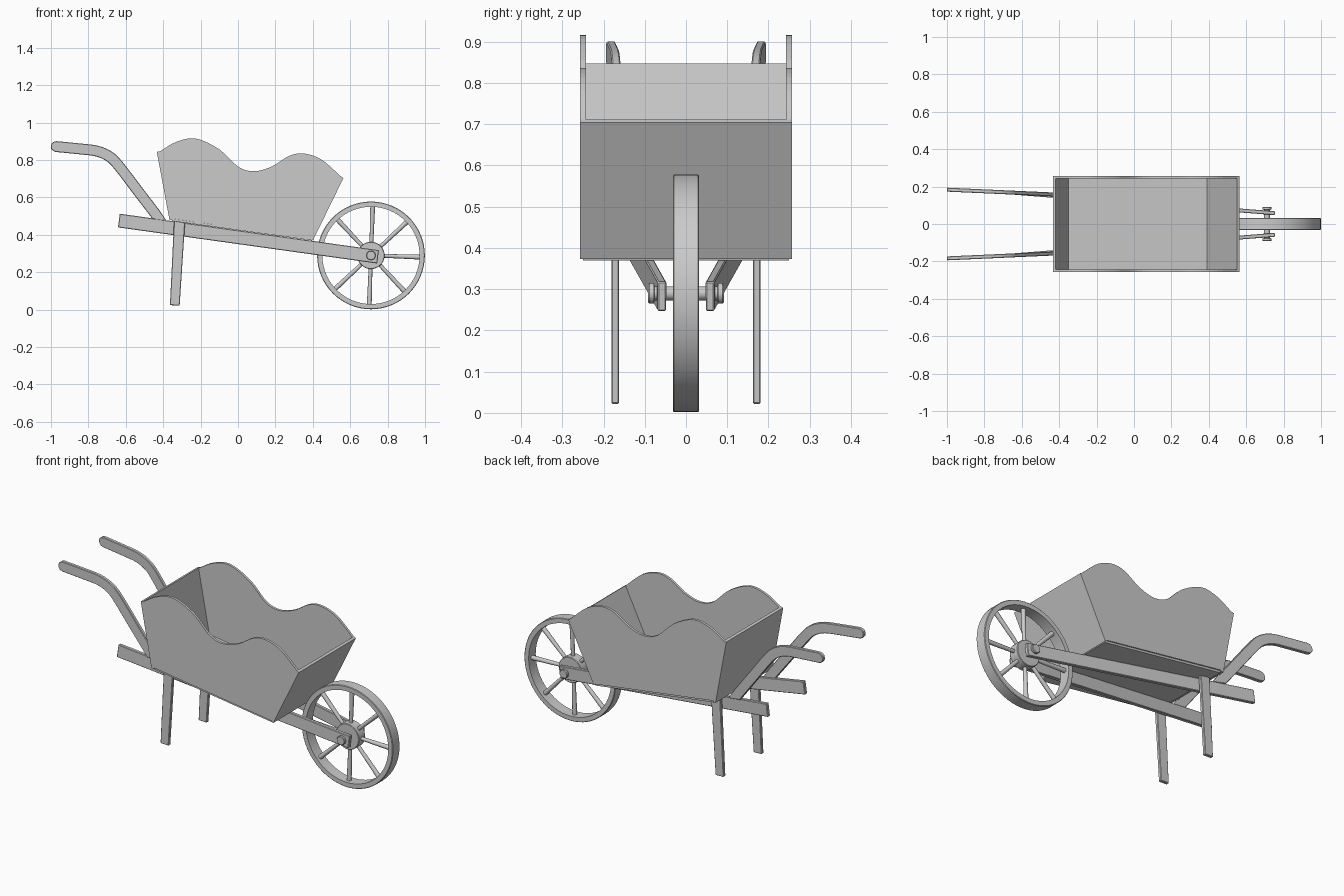
import bpy, bmesh, math
from mathutils import Vector, Matrix

if "Cube" in bpy.data.objects:
    bpy.data.objects.remove(bpy.data.objects["Cube"])


def finish(name, bm, bevel=0.0):
    bmesh.ops.recalc_face_normals(bm, faces=bm.faces)
    me = bpy.data.meshes.new(name)
    bm.to_mesh(me)
    bm.free()
    ob = bpy.data.objects.new(name, me)
    bpy.context.collection.objects.link(ob)
    if bevel:
        m = ob.modifiers.new("bevel", 'BEVEL')
        m.width, m.segments, m.limit_method = bevel, 1, 'ANGLE'
        m.angle_limit = math.radians(50)
    return ob


def plate(name, pts, y_mid, half, bevel=0.0):
    """Extrude an xz outline in y; y_mid(x) gives the centre plane."""
    bm = bmesh.new()
    a, b = ([bm.verts.new((x, y_mid(x) + d, z)) for x, z in pts] for d in (-half, half))
    bm.faces.new(a)
    bm.faces.new(b)
    n = len(pts)
    for i in range(n):
        j = (i + 1) % n
        bm.faces.new((a[i], a[j], b[j], b[i]))
    return finish(name, bm, bevel)


def spline(pts, steps):
    """Catmull-Rom through 2D points."""
    p = [Vector(q) for q in pts]
    p = [2 * p[0] - p[1]] + p + [2 * p[-1] - p[-2]]
    out = []
    for i in range(1, len(p) - 2):
        for k in range(steps):
            t = k / steps
            out.append(0.5 * (2 * p[i] + (p[i + 1] - p[i - 1]) * t
                       + (2 * p[i - 1] - 5 * p[i] + 4 * p[i + 1] - p[i + 2]) * t * t
                       + (3 * p[i] - p[i - 1] - 3 * p[i + 1] + p[i + 2]) * t ** 3))
    return out + [p[-2]]


def lathe(name, profile, centre, segs, closed=False):
    """Revolve (radius, y) points around the wheel axis."""
    bm = bmesh.new()
    rings = [[bm.verts.new((centre[0] + r * math.cos(2 * math.pi * k / segs), y,
                            centre[1] + r * math.sin(2 * math.pi * k / segs)))
              for k in range(segs)] for r, y in profile]
    n = len(rings)
    for i in range(n if closed else n - 1):
        a, b = rings[i], rings[(i + 1) % n]
        for k in range(segs):
            j = (k + 1) % segs
            bm.faces.new((a[k], a[j], b[j], b[k]))
    if not closed:
        bm.faces.new(rings[0])
        bm.faces.new(rings[-1])
    return finish(name, bm)


smooth = []
WC = (0.711, 0.29)
R = 0.288

# Wheel: rim, hub, axle with end caps
smooth.append(lathe("wheel_rim", [(R - 0.028, -0.032), (R - 0.003, -0.032), (R, -0.029),
                                  (R, 0.029), (R - 0.003, 0.032), (R - 0.028, 0.032)],
                    WC, 64, True))
smooth.append(lathe("wheel_hub", [(0.070, -0.03), (0.073, -0.027),
                                  (0.073, 0.027), (0.070, 0.03)], WC, 32))
smooth.append(lathe("axle", [(0.022, -0.092), (0.025, -0.089), (0.025, -0.078), (0.017, -0.076),
                             (0.017, 0.076), (0.025, 0.078), (0.025, 0.089), (0.022, 0.092)],
                    WC, 24))

# Spokes
bm = bmesh.new()
for k in range(8):
    ang = math.radians(45 * k - 2)
    d = Vector((math.cos(ang), 0, math.sin(ang)))
    mid = Vector((WC[0], 0, WC[1])) + d * 0.165
    bmesh.ops.create_cone(bm, cap_ends=True, segments=12, radius1=0.010, radius2=0.013, depth=0.21,
                          matrix=Matrix.Translation(mid) @ d.to_track_quat('Z', 'Y').to_matrix().to_4x4())
smooth.append(finish("wheel_spokes", bm))

# Tub side outline with wavy top edge
wave = spline([(-0.42, 0.845), (-0.33, 0.897), (-0.225, 0.915), (-0.10, 0.857), (0, 0.765),
               (0.085, 0.74), (0.18, 0.765), (0.278, 0.824), (0.358, 0.834),
               (0.45, 0.80), (0.553, 0.71)], 4)
side = [(0.392, 0.382), *[tuple(v) for v in reversed(wave)], (-0.352, 0.486)]

# Handle outline: offset both ways from a curved centre line, rounded tip
line = spline([(-0.972, 0.872), (-0.85, 0.860), (-0.755, 0.848), (-0.69, 0.820), (-0.64, 0.772),
               (-0.53, 0.628), (-0.415, 0.478)], 4)
up, low = [], []
for i, p in enumerate(line):
    t = (line[min(i + 1, len(line) - 1)] - line[max(i - 1, 0)]).normalized()
    n = Vector((-t.y, t.x)) * 0.029
    up.append(p + n)
    low.append(p - n)
tip = [line[0] + 0.029 * Vector((math.cos(a), math.sin(a)))
       for a in (math.radians(84 + 30 * k) for k in range(1, 6))]
up[-1], low[-1] = Vector((-0.382, 0.475)), Vector((-0.458, 0.485))
handle = [tuple(v) for v in tip + low + up[::-1]]

# Mirrored parts
for s, tag in ((-1, "right"), (1, "left")):
    plate("tub_side_" + tag, side, lambda x: s * 0.25, 0.007)
    plate("rail_" + tag, [(-0.632, 0.513), (-0.642, 0.440), (0.744, 0.247), (0.753, 0.318)],
          lambda x: s * (0.058 + (0.75 - x) * 0.0785), 0.0105, 0.003)
    plate("leg_" + tag, [(-0.342, 0.475), (-0.364, 0.024), (-0.312, 0.022), (-0.283, 0.466)],
          lambda x: s * 0.1715, 0.0095, 0.003)
    smooth.append(plate("handle_" + tag, handle,
                        lambda x: s * (0.158 - (x + 0.43) * 0.045), 0.0105, 0.003))

# Tub floor and end boards span the full width
flat = lambda x: 0.0
plate("tub_floor", [(-0.355, 0.486), (-0.353, 0.474), (0.398, 0.370), (0.396, 0.382)], flat, 0.25)
plate("tub_back", [(-0.434, 0.843), (-0.366, 0.478), (-0.350, 0.480), (-0.419, 0.847)],
      flat, 0.257)
plate("tub_front", [(0.552, 0.711), (0.390, 0.381), (0.402, 0.373), (0.564, 0.704)], flat, 0.257)

bpy.ops.object.select_all(action='DESELECT')
for ob in smooth:
    ob.select_set(True)
bpy.context.view_layer.objects.active = smooth[0]
bpy.ops.object.shade_smooth_by_angle(angle=math.radians(30))
